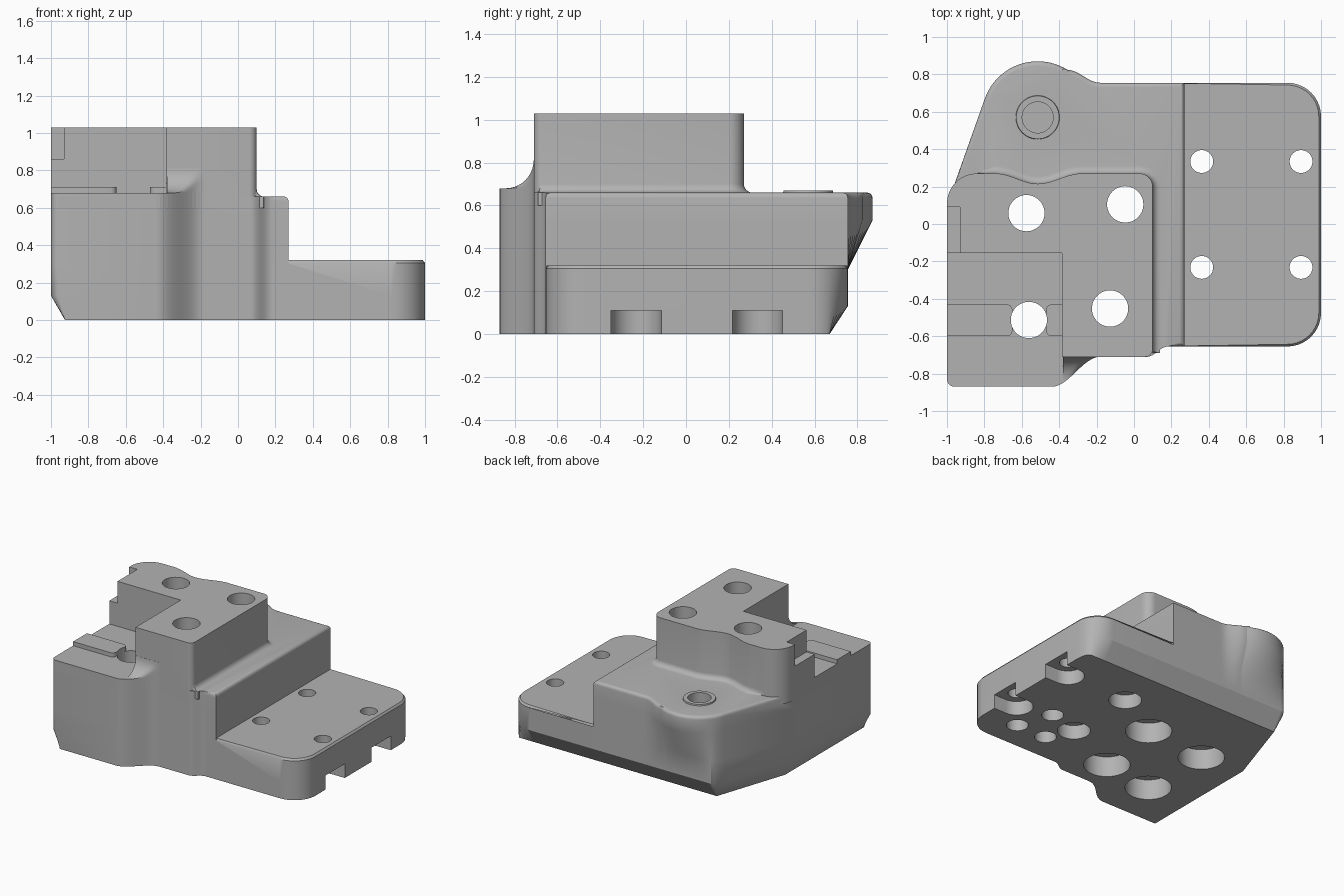
import bpy, bmesh, math
from mathutils import Vector

if "Cube" in bpy.data.objects:
    bpy.data.objects.remove(bpy.data.objects["Cube"])

metal = bpy.data.materials.new("plain_grey")
metal.use_nodes = True
GREY = (0.45, 0.45, 0.45, 1)
metal.diffuse_color = GREY
metal.node_tree.nodes["Principled BSDF"].inputs["Base Color"].default_value = GREY


def arc(cx, cy, r, a, b, n=10):
    return [Vector((cx + r * math.cos(math.radians(a + (b - a) * i / n)),
                    cy + r * math.sin(math.radians(a + (b - a) * i / n)))) for i in range(n + 1)]


def wave(x0, y0, x1, y1, n=12):
    return [Vector((x0 + (x1 - x0) * i / n,
                    y0 + (y1 - y0) * (1 - math.cos(math.pi * i / n)) / 2)) for i in range(n + 1)]


def pts(*pairs):
    return [Vector(p) for p in pairs]


def offset(outline, d, rule):
    # Push the outline along its normals where the rule holds
    out = []
    for i, p in enumerate(outline):
        e = (p - outline[i - 1]).normalized()
        f = (outline[(i + 1) % len(outline)] - p).normalized()
        n = Vector((e.y + f.y, -e.x - f.x)) / max(1 + e.dot(f), 0.5)
        out.append(p + n * d if rule(p) else p.copy())
    return out


def loft(name, rings):
    # rings: list of (z, outline), bottom to top
    bm = bmesh.new()
    rows = [[bm.verts.new((p.x, p.y, z)) for p in o] for z, o in rings]
    n = len(rows[0])
    bm.faces.new(rows[0][::-1])
    bm.faces.new(rows[-1])
    for a, b in zip(rows, rows[1:]):
        for i in range(n):
            j = (i + 1) % n
            bm.faces.new((a[i], a[j], b[j], b[i]))
    bmesh.ops.remove_doubles(bm, verts=bm.verts, dist=0.0005)
    bmesh.ops.recalc_face_normals(bm, faces=bm.faces)
    me = bpy.data.meshes.new(name)
    bm.to_mesh(me)
    bm.free()
    me.materials.append(metal)
    ob = bpy.data.objects.new(name, me)
    bpy.context.collection.objects.link(ob)
    return ob


def box(name, x0, x1, y0, y1, z0, z1):
    o = pts((x0, y0), (x1, y0), (x1, y1), (x0, y1))
    return loft(name, [(z0, o), (z1, o)])


def cylinder(name, x, y, r, z0, z1, r_top=None):
    return loft(name, [(z0, arc(x, y, r, 0, 352.5, 47)),
                       (z1, arc(x, y, r_top or r, 0, 352.5, 47))])


# Main body outline, counter-clockwise from the front left corner
front_wave = wave(-0.44, -0.87, -0.18, -0.71)
outline = (arc(-0.96, -0.83, 0.04, 180, 270, 5) + front_wave
           + wave(0.07, -0.71, 0.18, -0.655, 8)
           + pts((0.27, -0.655), (0.27, 0.755), (-0.15, 0.755))
           + wave(-0.18, 0.755, -0.36, 0.825, 8)
           + arc(-0.515, 0.57, 0.3, 58, 160, 20) + pts((-1, 0.1)))


def left_limit(y):
    return -1 + max(0, y - 0.1) / 3


low = [Vector((p.x, min(p.y, 0.755))) for p in outline]
foot = []
for p in outline:
    y = min(p.y, 0.67)
    foot.append(Vector((max(p.x, left_limit(y) + 0.075), y)))


def outer_edge(p):
    return (p.y > 0.3 or p.x > 0.25) and p.x < 0.28


R = 0.025
top_round = [(0.66 - R + R * math.sin(t), offset(outline, R * (math.cos(t) - 1), outer_edge))
             for t in [math.pi / 2 * i / 5 for i in range(6)]]
body = loft("machined_body", [(0, foot), (0.13, low), (0.3, low), (0.53, outline)] + top_round)

# Low mounting plate
plate = (pts((0.1, -0.655)) + arc(0.82, -0.475, 0.18, 270, 360)
         + arc(0.82, 0.575, 0.18, 0, 90) + pts((0.1, 0.755)))
plate_foot = [Vector((p.x, min(p.y, 0.67))) for p in plate]
plate_rim = offset(plate, -0.012, lambda p: p.x > 0.2)
mounting_plate = loft("mounting_plate", [(0, plate_foot), (0.13, plate), (0.305, plate), (0.32, plate_rim)])

# Front shelf
shelf_line = (arc(-0.96, -0.83, 0.04, 180, 270, 5) + front_wave
              + pts((-0.1, -0.71), (-0.1, -0.1), (-1, -0.1)))
shelf = loft("front_shelf", [(0.6, shelf_line), (0.68, shelf_line)])

# Curved blend from the shelf into the tower
blend_line = pts((-0.38, -0.85)) + [p for p in front_wave if p.x > -0.37] + pts((-0.1, -0.71), (-0.1, -0.3), (-0.38, -0.3))
B = 0.13
rings = [(0.62, blend_line)]
for i in range(11):
    h = B * (1 - math.cos(math.pi / 2 * i / 10))
    reach = B - math.sqrt(max(0, B * B - (B - h) ** 2))
    rings.append((0.68 + h, [Vector((p.x, max(p.y, -0.711 - reach))) for p in blend_line]))
blend = loft("tower_blend", rings)

# Raised tower with a wavy back and a small blend at its foot
tower_line = (pts((-1, -0.155), (-0.385, -0.155), (-0.385, -0.71)) + arc(0.06, -0.67, 0.04, 270, 360, 6)
              + arc(0.03, 0.2, 0.07, 0, 90, 8)
              + wave(-0.28, 0.27, -0.515, 0.215) + wave(-0.515, 0.215, -0.74, 0.27)[1:]
              + arc(-0.84, 0.11, 0.16, 90, 180))


def foot_edge(p):
    return p.x > -0.8 and (p.y > 0.1 or p.x > 0.095)


F = 0.04
tower_rings = [(0.6, offset(tower_line, F, foot_edge))]
tower_rings += [(0.66 + F * (1 - math.cos(t)), offset(tower_line, F * (1 - math.sin(t)), foot_edge))
                for t in [math.pi / 2 * i / 6 for i in range(7)]]
tower = loft("tower", tower_rings + [(1.03, tower_line)])

# Locating key on the shelf, in two pieces
keys = []
for x0, x1, ends in ((-1, -0.65, (0, 1)), (-0.47, -0.37, (1, 0))):
    a, b = (0.03 if e else 0.001 for e in ends)
    line = (arc(x0 + a, -0.6 + a, a, 180, 270, 4) + arc(x1 - b, -0.6 + b, b, 270, 360, 4)
            + arc(x1 - b, -0.43 - b, b, 0, 90, 4) + arc(x0 + a, -0.43 - a, a, 90, 180, 4))
    keys.append(loft("locating_key", [(0.62, line), (0.712, line)]))

# Ring boss on the back lobe
boss = cylinder("ring_boss", -0.515, 0.57, 0.125, 0.62, 0.67, 0.115)

# Cutters: bolt holes, counterbores, slots, blind holes and the side notch
cutters = [box("side_notch", -1.1, -0.93, -0.25, 0.09, 0.86, 1.1),
           cylinder("boss_hole", -0.515, 0.57, 0.083, 0.58, 0.8)]
for x, y in ((-0.575, 0.058), (-0.047, 0.105), (-0.128, -0.452), (-0.562, -0.513)):
    cutters += [cylinder("bolt_hole", x, y, 0.097, -0.1, 1.2),
                cylinder("counterbore", x, y, 0.165, -0.1, 0.16)]
for y in (-0.232, 0.334):
    for x in (0.362, 0.893):
        cutters += [cylinder("plate_hole", x, y, 0.061, -0.1, 0.5),
                    cylinder("plate_counterbore", x, y, 0.117, -0.1, 0.11)]
    cutters.append(box("edge_slot", 0.893, 1.1, y - 0.117, y + 0.117, -0.1, 0.11))
for x, y in ((0.62, -0.16), (0.46, -0.43), (0.72, -0.43)):
    cutters.append(cylinder("blind_hole", x, y, 0.078, -0.1, 0.12))


def combine(target, part, mode):
    m = target.modifiers.new("combine", 'BOOLEAN')
    m.operation, m.solver, m.object = mode, 'EXACT', part
    bpy.context.view_layer.objects.active = target
    bpy.ops.object.modifier_apply(modifier=m.name)
    bpy.data.objects.remove(part)


for part in [mounting_plate, shelf, tower, blend, boss] + keys:
    combine(body, part, 'UNION')
for part in cutters:
    combine(body, part, 'DIFFERENCE')

bpy.ops.object.select_all(action='DESELECT')
body.select_set(True)
bpy.context.view_layer.objects.active = body
bpy.ops.object.shade_smooth_by_angle(angle=math.radians(32))
